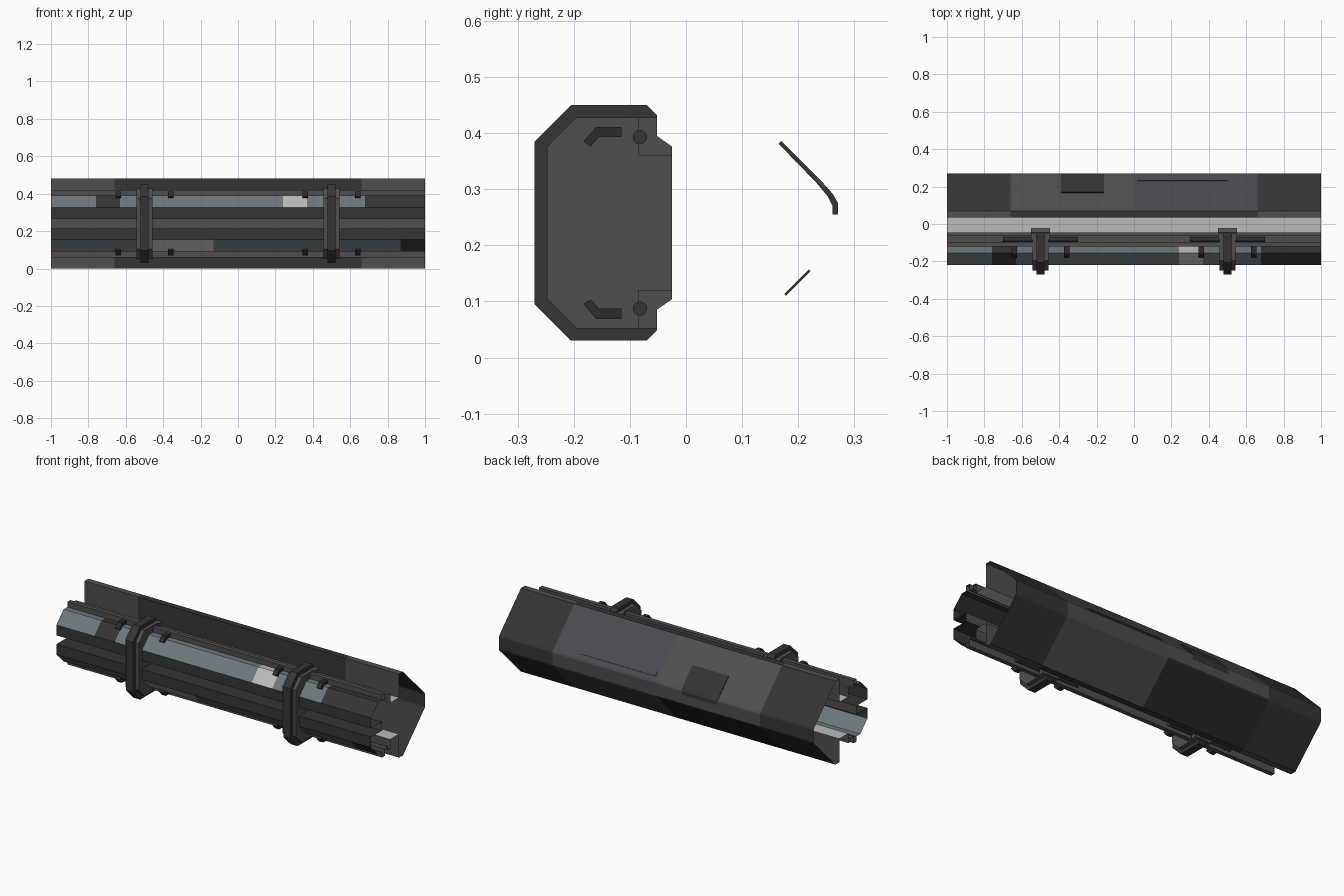
import bpy, bmesh, math

if "Cube" in bpy.data.objects:
    bpy.data.objects.remove(bpy.data.objects["Cube"])

MID = 0.24  # height of the mirror plane


def mat(name, rgb):
    m = bpy.data.materials.new(name)
    m.diffuse_color = (*rgb, 1)
    m.use_nodes = True
    m.node_tree.nodes["Principled BSDF"].inputs["Base Color"].default_value = m.diffuse_color
    return m


MATS = [mat("blue_grey", (0.15, 0.19, 0.205)), mat("dark", (0.035, 0.035, 0.035)),
        mat("mid_grey", (0.08, 0.078, 0.075)), mat("light_grey", (0.5, 0.5, 0.5)),
        mat("slate", (0.07, 0.07, 0.08)), mat("black", (0.025, 0.025, 0.025))]
BLUE, DARK, MIDGREY, LIGHT, SLATE, BLACK = range(6)


def finish(bm, name):
    me = bpy.data.meshes.new(name)
    bm.to_mesh(me)
    bm.free()
    for m in MATS:
        me.materials.append(m)
    ob = bpy.data.objects.new(name, me)
    bpy.context.collection.objects.link(ob)
    return ob


def flip(profile):
    return [(y, 2 * MID - z) for y, z in profile]


def mirrored(profile):
    # continue a (y, z) profile below the mirror plane
    return profile + flip(profile)[::-1]


def sheet(name, profile, cuts, pick):
    # thin sheet: profile swept along x, one colour picked per segment
    bm = bmesh.new()
    rows = [[bm.verts.new((x, y, z)) for y, z in profile] for x in cuts]
    for i in range(len(cuts) - 1):
        for j in range(len(profile) - 1):
            f = bm.faces.new((rows[i][j], rows[i + 1][j], rows[i + 1][j + 1], rows[i][j + 1]))
            f.material_index = pick((cuts[i] + cuts[i + 1]) / 2, j)
    return finish(bm, name)


def prism(name, profile, x0, x1, color):
    bm = bmesh.new()
    base = bm.faces.new([bm.verts.new((x0, y, z)) for y, z in profile])
    ext = bmesh.ops.extrude_face_region(bm, geom=[base])
    bmesh.ops.translate(bm, vec=(x1 - x0, 0, 0),
                        verts=[v for v in ext["geom"] if isinstance(v, bmesh.types.BMVert)])
    bmesh.ops.recalc_face_normals(bm, faces=bm.faces)
    for f in bm.faces:
        f.material_index = color
    return finish(bm, name)


# front body: open channel with chamfers, top rail and central groove
body = mirrored([(0.035, 0.345), (-0.045, 0.345), (-0.045, 0.40), (-0.065, 0.40),
                 (-0.065, 0.38), (-0.095, 0.38), (-0.095, 0.42), (-0.12, 0.42),
                 (-0.12, 0.39), (-0.155, 0.39), (-0.22, 0.325), (-0.22, 0.265),
                 (-0.12, 0.265)])
N = len(body) - 1
UPPER_PATCHES = [(-.76, -.63, DARK), (.68, 1, DARK), (.24, .37, LIGHT)]
LOWER_PATCHES = [(-.46, -.13, LIGHT), (.87, 1, DARK)]


def body_color(x, j):
    k = min(j, N - 1 - j)
    if k == 0:
        return LIGHT
    if k in (8, 9):
        for a, b, c in (UPPER_PATCHES if j < N / 2 else LOWER_PATCHES):
            if a < x < b:
                return c
        return BLUE
    return DARK if k in (10, 11) else MIDGREY


sheet("front_body", body, [-1, -.76, -.63, -.46, -.13, .24, .37, .68, .87, 1], body_color)

# back shell: faceted cover with inward lips
shell = mirrored([(0.035, 0.345), (0.035, 0.48), (0.07, 0.48), (0.265, 0.285), (0.27, 0.275)])


def shell_color(x, j):
    if j in (0, 1, 7, 8):
        return MIDGREY if abs(x) > 0.66 else DARK
    if abs(x) > 0.66:
        return DARK
    if j > 4:
        return BLACK if x < 0 else MIDGREY
    return MIDGREY if x < 0 else SLATE


sheet("back_shell", shell, [-1, -.66, 0, .66, 1], shell_color)

# hatch and trim strips on the shell
prism("shell_hatch", [(0.17, 0.386), (0.24, 0.316), (0.262, 0.291), (0.271, 0.275),
                      (0.271, 0.255), (0.261, 0.255), (0.261, 0.27), (0.252, 0.288),
                      (0.232, 0.312), (0.165, 0.381)], -0.39, -0.16, DARK)
prism("shell_trim", [(0.232, 0.323), (0.25, 0.305), (0.246, 0.301), (0.228, 0.319)],
      0.02, 0.5, SLATE)
prism("shell_lower_panel", [(0.178, 0.11), (0.222, 0.154), (0.219, 0.157), (0.175, 0.113)],
      -0.15, 0.2, DARK)

# clamps around the front body
band = mirrored([(-0.025, 0.375), (-0.038, 0.38), (-0.052, 0.395), (-0.052, 0.432),
                 (-0.07, 0.45), (-0.205, 0.45), (-0.27, 0.385)])
cheek = mirrored([(-0.025, 0.375), (-0.038, 0.38), (-0.052, 0.395), (-0.052, 0.428),
                  (-0.195, 0.428), (-0.248, 0.375)])
hook = [(-0.183, 0.385), (-0.16, 0.411), (-0.115, 0.411), (-0.115, 0.393),
        (-0.155, 0.393), (-0.17, 0.376)]
foot = [(-0.025, 0.36), (-0.025, 0.376), (-0.052, 0.395), (-0.052, 0.428),
        (-0.085, 0.428), (-0.085, 0.36)]
circle = [(-0.082 + 0.013 * math.cos(i * math.pi / 6),
           0.393 + 0.013 * math.sin(i * math.pi / 6)) for i in range(12)]

for cx in (-0.5, 0.5):
    prism("clamp_band", band, cx - 0.022, cx + 0.022, DARK)
    prism("clamp_body", cheek, cx - 0.043, cx + 0.043, MIDGREY)
    for side in (list, flip):
        # wider foot of the clamp, rod through it, hooks gripping the chamfer
        prism("clamp_foot", side(foot), cx - 0.052, cx + 0.052, MIDGREY)
        prism("clamp_rod", side(circle), cx - 0.2, cx + 0.2, DARK)
        for dx in (-0.14, 0.14):
            prism("hook", side(hook), cx + dx - 0.014, cx + dx + 0.014, BLACK)
